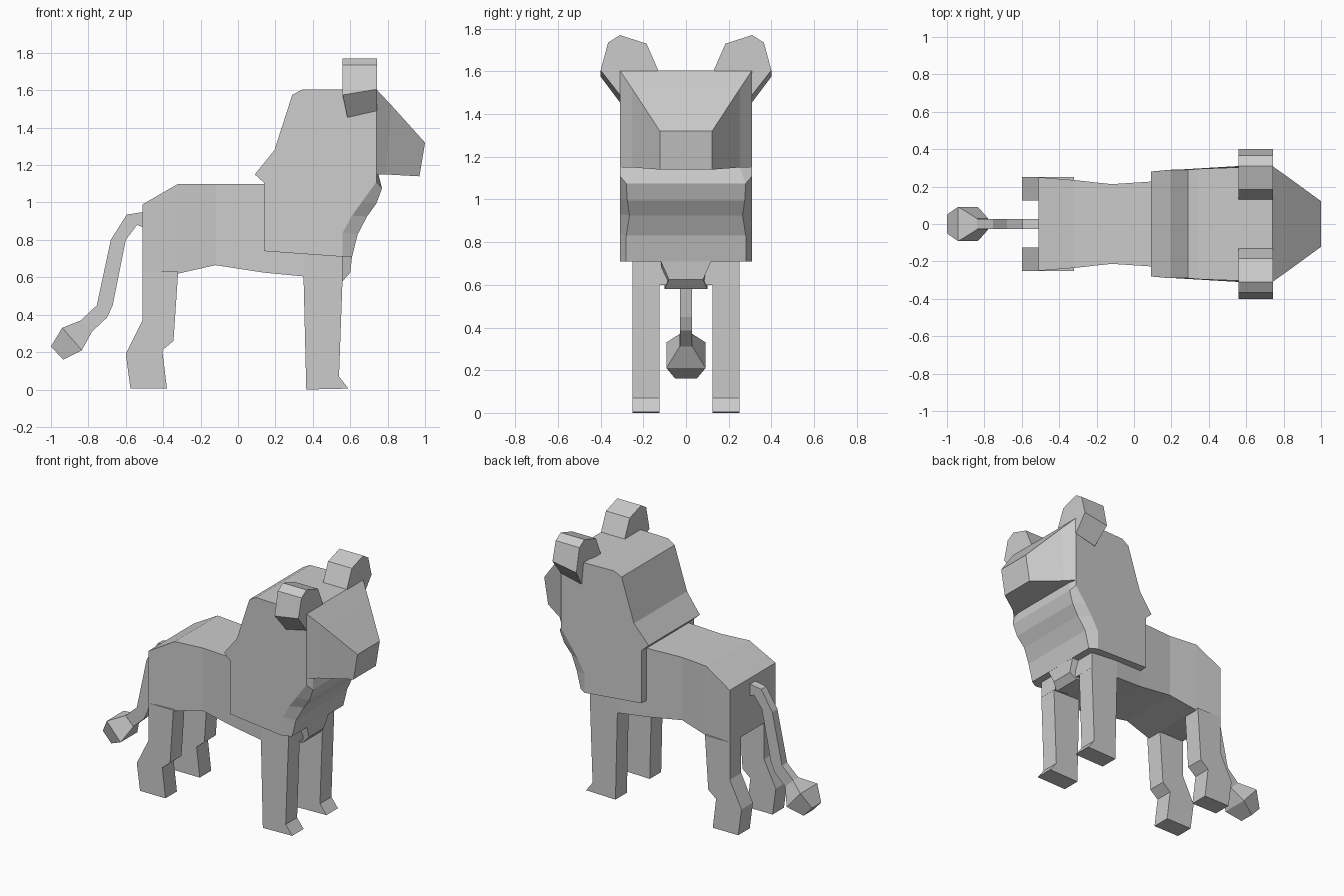
import bpy
import bmesh


def loft(name, rings, mirror=False):
    """Skin matching rings of points, cap both ends, optionally mirror across y."""
    bm = bmesh.new()
    vs = [[bm.verts.new(p) for p in r] for r in rings]
    n = len(rings[0])
    for a, b in zip(vs, vs[1:]):
        for i in range(n):
            j = (i + 1) % n
            bm.faces.new((a[i], a[j], b[j], b[i]))
    bm.faces.new(vs[0][::-1])
    bm.faces.new(vs[-1])
    bmesh.ops.recalc_face_normals(bm, faces=bm.faces)
    me = bpy.data.meshes.new(name)
    bm.to_mesh(me)
    bm.free()
    ob = bpy.data.objects.new(name, me)
    bpy.context.collection.objects.link(ob)
    if mirror:
        m = ob.modifiers.new("mirror", 'MIRROR')
        m.use_axis = (False, True, False)
        m.use_clip = False
        m.use_mirror_merge = False
    return ob


def slab(name, profile):
    """Side profile of (x, z, half width), spanning both sides."""
    return loft(name, [[(x, s * w, z) for x, z, w in profile] for s in (-1, 1)])


def plate(name, profile, y0, y1):
    """Side profile of (x, z) extruded from y0 to y1 and mirrored."""
    return loft(name, [[(x, y, z) for x, z in profile] for y in (y0, y1)], True)


def trunk(name, sections):
    """Rectangular sections: top x, top z, bottom x, bottom z, half width."""
    return loft(name, [[(xt, -w, zt), (xt, w, zt), (xb, w, zb), (xb, -w, zb)]
                       for xt, zt, xb, zb, w in sections])


# Body with a pinched waist
trunk("body", [(x, zt, x, zb, w) for x, zt, zb, w in (
    (-0.51, 0.99, 0.62, 0.25), (-0.32, 1.10, 0.62, 0.235),
    (-0.12, 1.10, 0.665, 0.213), (0.14, 1.10, 0.625, 0.23),
    (0.35, 1.10, 0.605, 0.25), (0.56, 1.10, 0.60, 0.25))])

# Legs
plate("front_leg", [(0.35, 0.62), (0.365, 0), (0.59, 0.005), (0.54, 0.07),
                    (0.56, 0.62)], 0.125, 0.25)
plate("hind_leg", [(-0.51, 0.63), (-0.51, 0.37), (-0.60, 0.19), (-0.575, 0.005),
                   (-0.38, 0.005), (-0.405, 0.21), (-0.345, 0.26),
                   (-0.32, 0.63)], 0.125, 0.25)

# Mane block
slab("mane", [(0.09, 1.15, 0.28), (0.14, 1.105, 0.285), (0.14, 0.74, 0.285),
              (0.56, 0.71, 0.31), (0.56, 0.84, 0.31), (0.61, 0.93, 0.31),
              (0.66, 1.0, 0.31), (0.74, 1.11, 0.31), (0.74, 1.605, 0.31),
              (0.345, 1.605, 0.295), (0.29, 1.575, 0.29), (0.195, 1.28, 0.29)])

# Chest ruff: bevelled front of the mane, outer x to inner x per height
loft("chest_ruff", [[(xb, 0.31, zb), (xb, -0.31, zb), (xf, -w, zf), (xf, w, zf)]
                    for xb, zb, xf, zf, w in (
                        (0.74, 1.15, 0.75, 1.155, 0.25),
                        (0.74, 1.11, 0.77, 1.075, 0.28),
                        (0.66, 1.0, 0.74, 0.995, 0.275),
                        (0.61, 0.93, 0.69, 0.925, 0.265),
                        (0.56, 0.84, 0.64, 0.83, 0.28),
                        (0.56, 0.71, 0.61, 0.71, 0.28))])
slab("ruff_tip", [(0.61, 0.715, 0.12), (0.60, 0.625, 0.08), (0.56, 0.58, 0.10),
                  (0.45, 0.60, 0.10), (0.45, 0.72, 0.12)])

# Head tapering to the muzzle
trunk("head", [(0.74, 1.605, 0.74, 1.15, 0.31), (0.82, 1.52, 0.79, 1.15, 0.253),
               (1.0, 1.32, 0.97, 1.14, 0.122)])

# Ears
ear_top = [(0.13, 1.605), (0.185, 1.73), (0.31, 1.77), (0.365, 1.735)]
loft("ear", [[(x, y, z) for y, z in ear_top] +
             [(x, 0.40, zo), (xl, 0.31, zl), (x, 0.2, 1.56)]
             for x, zo, xl, zl in ((0.56, 1.575, 0.585, 1.455),
                                   (0.742, 1.605, 0.742, 1.49))], True)

# Tail and tuft
upper = [(-0.50, 0.95), (-0.595, 0.935), (-0.68, 0.80), (-0.755, 0.45), (-0.84, 0.37)]
lower = [(-0.50, 0.865), (-0.54, 0.88), (-0.60, 0.80), (-0.67, 0.45), (-0.70, 0.385),
         (-0.78, 0.31)]
slab("tail", [(x, z, 0.028) for x, z in upper + lower[::-1]])
trunk("tail_tuft", [(-0.84, 0.37, -0.78, 0.31, 0.03),
                    (-0.94, 0.33, -0.835, 0.21, 0.092),
                    (-1.0, 0.23, -0.935, 0.16, 0.05)])
